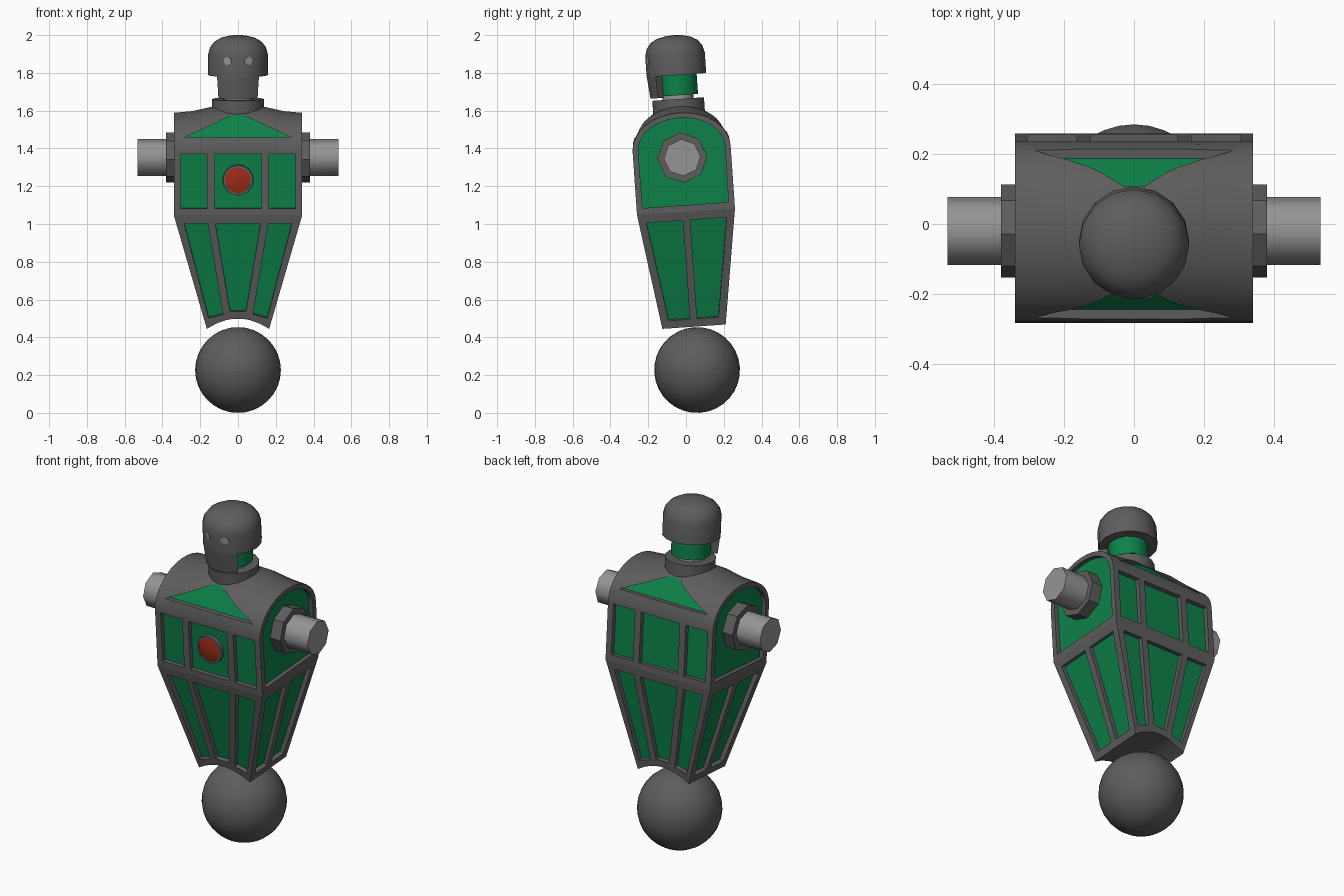
import bpy, bmesh, math
from mathutils import Vector, Matrix

if "Cube" in bpy.data.objects:
    bpy.data.objects.remove(bpy.data.objects["Cube"])

def material(name, rgb):
    m = bpy.data.materials.new(name)
    m.diffuse_color = (*rgb, 1)
    m.use_nodes = True
    m.node_tree.nodes["Principled BSDF"].inputs["Base Color"].default_value = m.diffuse_color
    return m

DARK = material("dark_metal", (0.11, 0.11, 0.11))
GREEN = material("green", (0.004, 0.22, 0.065))
RED = material("red", (0.35, 0.025, 0.008))
LIGHT = material("light_metal", (0.3, 0.3, 0.3))
WAIST = 1.065

def make(name, bm, *mats):
    bmesh.ops.remove_doubles(bm, verts=bm.verts, dist=1e-5)
    bmesh.ops.recalc_face_normals(bm, faces=bm.faces)
    me = bpy.data.meshes.new(name)
    bm.to_mesh(me)
    bm.free()
    ob = bpy.data.objects.new(name, me)
    bpy.context.collection.objects.link(ob)
    for m in mats:
        me.materials.append(m)
    return ob

def smooth(ob, deg):
    bpy.ops.object.select_all(action='DESELECT')
    ob.select_set(True)
    bpy.context.view_layer.objects.active = ob
    bpy.ops.object.shade_smooth_by_angle(angle=math.radians(deg))

def lathe(name, prof, segs, mat, start=-90, sweep=360, mtx=Matrix(), deg=35):
    """Revolve a closed (radius, z) profile around z."""
    bm = bmesh.new()
    rings = []
    for i in range(segs + 1):
        a = math.radians(start + sweep * i / segs)
        rings.append([bm.verts.new(mtx @ Vector((r * math.cos(a), r * math.sin(a), z)))
                      for r, z in prof])
    n = len(prof)
    for a, b in zip(rings, rings[1:]):
        for j in range(n):
            bm.faces.new((a[j], b[j], b[(j + 1) % n], a[(j + 1) % n]))
    if sweep < 360:
        bm.faces.new(rings[0])
        bm.faces.new(rings[-1])
    ob = make(name, bm, mat)
    smooth(ob, deg)
    return ob

def disc(r, z0, z1):
    return [(0, z0), (r, z0), (r, z1), (0, z1)]

# torso: one loft of side profiles from left to right
def slope_y(z):
    return 0.168 + (z - 0.455) * 0.092 / 0.61

def slope_x(z):
    return 0.165 + (z - 0.455) * 0.175 / 0.61

ARC = [math.pi * i / 16 for i in range(17)]
half = [(0.34, 0.19), (0.24, 0.199), (0.13, 0.224), (0.05, 0.226)]
stations = [(-x, h) for x, h in half] + half[::-1]
bm = bmesh.new()
rings = []
for x, h in stations:
    u = x / 0.34
    zb = 0.455 + 0.055 * (1 - u * u)
    pts = [(0.165 * u if abs(u) < 1 else slope_x(zb) * u, slope_y(zb), zb), (x, 0.26, WAIST)]
    pts += [(x, 0.26 * math.cos(t), 1.40 + h * math.sin(t)) for t in ARC]
    pts += [(x, -0.26, WAIST), (pts[0][0], -slope_y(zb), zb)]
    rings.append([bm.verts.new(p) for p in pts])
for a, b in zip(rings, rings[1:]):
    for j in range(len(a)):
        k = (j + 1) % len(a)
        bm.faces.new((a[j], b[j], b[k], a[k]))
for r in (rings[0], rings[-1]):
    bm.faces.new(r[1:-1])
    bm.faces.new((r[0], r[1], r[-2], r[-1]))
torso = make("torso", bm, DARK, GREEN)

# panel recesses: prisms with a green floor
cut = bmesh.new()

def prism(pts, out, depth=0.025):
    out = Vector(out).normalized()
    lo = [cut.verts.new(Vector(p) - out * depth) for p in pts]
    hi = [cut.verts.new(Vector(p) + out * 0.06) for p in pts]
    cut.faces.new(lo).material_index = 1
    cut.faces.new(hi)
    for i in range(len(pts)):
        j = (i + 1) % len(pts)
        cut.faces.new((lo[i], lo[j], hi[j], hi[i]))

outer = [(0.285, 1.02), (0.16, 1.02), (0.08, 0.533), (0.155, 0.512)]
middle = [(0.12, 1.02), (-0.12, 1.02), (-0.042, 0.548), (0.042, 0.548)]
flank = [(0.213, 1.02), (0.019, 1.02), (0.019, 0.495), (0.132, 0.495)]
for s in (-1, 1):
    # chest windows, front and back
    for x0, x1 in ((-0.305, -0.165), (-0.125, 0.125), (0.165, 0.305)):
        prism([(x0, s * 0.26, 1.10), (x1, s * 0.26, 1.10),
               (x1, s * 0.26, 1.39), (x0, s * 0.26, 1.39)], (0, s, 0))
    # lower windows, front and back
    for quad in (outer, [(-x, z) for x, z in outer], middle):
        prism([(x, s * slope_y(z), z) for x, z in quad], (0, s, -0.151))
    # sloping shoulder panel
    prism([(-0.285, s * 0.217, 1.475), (0.285, s * 0.217, 1.475),
           (0.03, s * 0.14, 1.588), (-0.03, s * 0.14, 1.588)], (0, s, 0), 0)
    # side panels: two below, an arch above
    for m in (-1, 1):
        prism([(s * slope_x(z), m * y, z) for y, z in flank], (s, 0, -0.287))
    arch = [(0.23 * math.cos(t), 1.40 + 0.163 * math.sin(t)) for t in ARC]
    prism([(s * 0.34, y, z) for y, z in [(0.228, 1.10)] + arch + [(-0.228, 1.10)]], (s, 0, 0))
cutter = make("panel_cutter", cut, DARK, GREEN)
cutter.hide_render = True
mod = torso.modifiers.new("panels", 'BOOLEAN')
mod.operation, mod.solver, mod.object = 'DIFFERENCE', 'EXACT', cutter
bpy.context.view_layer.objects.active = torso
bpy.ops.object.modifier_apply(modifier=mod.name)
bpy.data.objects.remove(cutter)
smooth(torso, 28)
for e in torso.data.edges:
    if all(abs(torso.data.vertices[v].co.z - WAIST) < 1e-3 for v in e.vertices):
        e.use_edge_sharp = True

# arm stubs
for s, side in ((-1, "left"), (1, "right")):
    m = Matrix.Translation((0, 0, 1.352)) @ Matrix.Rotation(s * math.pi / 2, 4, 'Y')
    lathe(side + "_arm_flange", disc(0.133, 0.31, 0.38), 8, DARK, start=0, mtx=m)
    lathe(side + "_arm_shaft", disc(0.098, 0.37, 0.533), 8, LIGHT, start=0, mtx=m, deg=50)

# chest lamp
m = Matrix.Translation((0, 0, 1.25)) @ Matrix.Rotation(math.pi / 2, 4, 'X')
lathe("lamp_rim", [(0.068, 0.23), (0.082, 0.23), (0.08, 0.255), (0.068, 0.255)], 16, DARK, mtx=m)
lathe("lamp_lens", [(0, 0.23), (0.069, 0.23), (0.069, 0.25), (0.04, 0.257), (0, 0.26)], 16, RED, mtx=m)

# neck
lathe("collar", disc(0.137, 1.58, 1.663), 16, DARK)
lathe("neck_joint", disc(0.082, 1.655, 1.69), 16, LIGHT)
lathe("neck", disc(0.107, 1.683, 1.80), 16, GREEN)

# helmet with face guard
lathe("helmet", [(0, 1.79), (0.158, 1.79), (0.158, 1.90), (0.148, 1.938), (0.125, 1.968),
                 (0.09, 1.988), (0.045, 1.999), (0, 2.002)], 16, DARK)
lathe("face_guard", [(0.108, 1.675), (0.146, 1.675), (0.158, 1.80), (0.108, 1.80)],
      4, DARK, start=-135, sweep=90)
for s, side in ((-1, "left"), (1, "right")):
    m = (Matrix.Translation((0, 0, 1.875)) @ Matrix.Rotation(s * math.radians(20.5), 4, 'Z')
         @ Matrix.Rotation(math.pi / 2, 4, 'X'))
    lathe(side + "_eye", disc(0.022, 0.13, 0.159), 12, LIGHT, mtx=m)

# ball wheel
bm = bmesh.new()
bmesh.ops.create_uvsphere(bm, u_segments=32, v_segments=16, radius=0.227,
                          matrix=Matrix.Translation((0, 0, 0.225)))
smooth(make("ball_wheel", bm, DARK), 35)

# lean the whole figure slightly forward
pivot = Vector((0, 0, WAIST))
lean = (Matrix.Translation(pivot) @ Matrix.Rotation(math.radians(4), 4, 'X')
        @ Matrix.Translation(-pivot))
for ob in bpy.context.scene.objects:
    ob.data.transform(lean)
